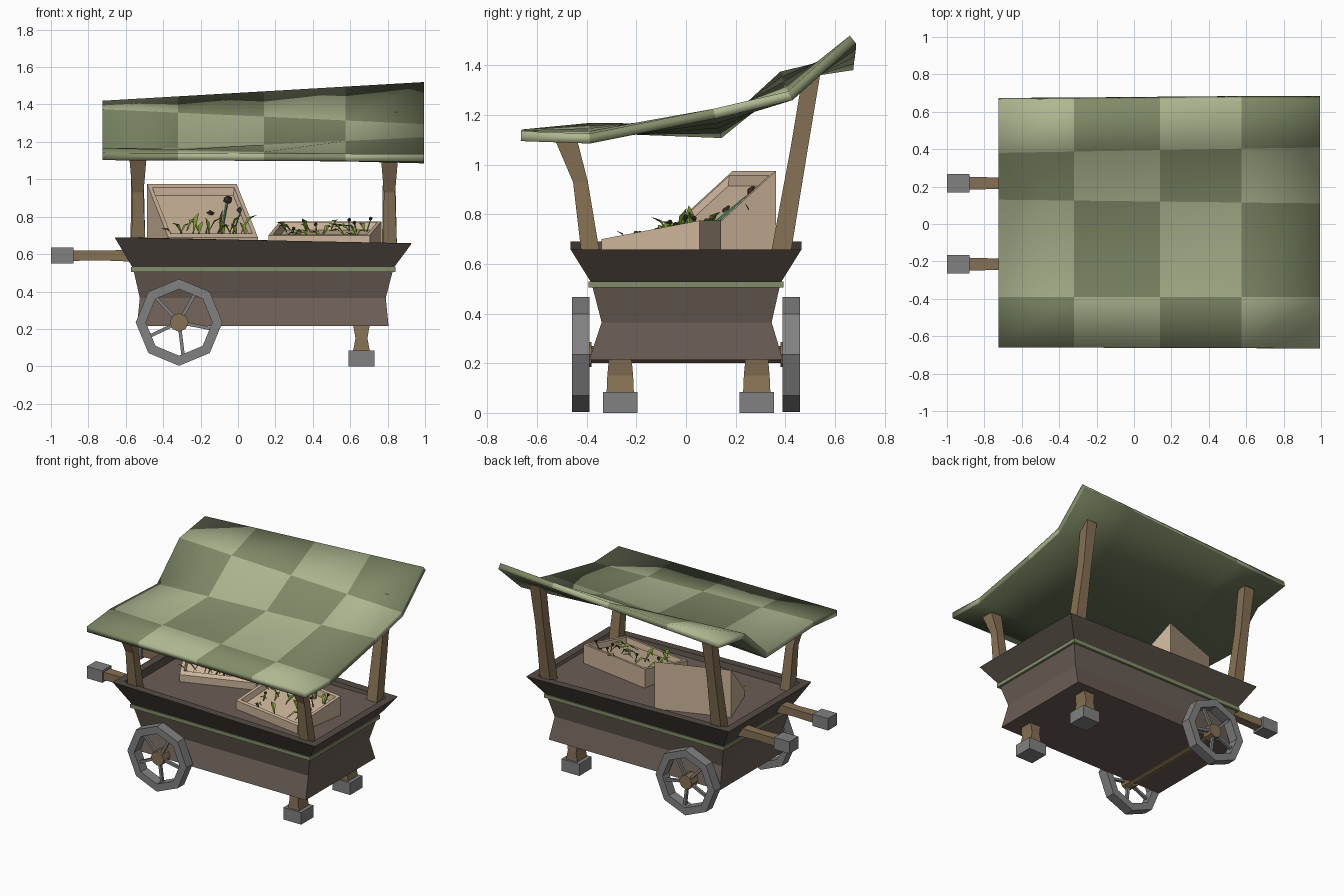
import bpy, bmesh, math, random
from mathutils import Vector, Matrix

if "Cube" in bpy.data.objects:
    bpy.data.objects.remove(bpy.data.objects["Cube"])

random.seed(4)


def mat(name, r, g, b):
    m = bpy.data.materials.new(name)
    m.diffuse_color = (r, g, b, 1)
    m.use_nodes = True
    m.node_tree.nodes["Principled BSDF"].inputs["Base Color"].default_value = m.diffuse_color
    return m


WOOD = mat("wood", .24, .165, .09)
BODY = mat("body_wood", .145, .11, .09)
RIM = mat("rim_wood", .09, .07, .058)
IRON = mat("iron", .22, .22, .22)
PALE = mat("pale_wood", .60, .45, .32)
BAND = mat("band_green", .22, .27, .14)
LIGHT = mat("cloth_light", .42, .47, .28)
DARK = mat("cloth_dark", .22, .26, .14)
UNDER = mat("cloth_under", .12, .145, .075)
LEAF = mat("leaf", .22, .33, .04)
STEM = mat("stem", .05, .20, .10)
BLOOM = mat("bloom", .06, .035, .025)


def finish(name, bm, *mats, M=None):
    bmesh.ops.recalc_face_normals(bm, faces=bm.faces)
    me = bpy.data.meshes.new(name)
    bm.to_mesh(me)
    bm.free()
    ob = bpy.data.objects.new(name, me)
    bpy.context.collection.objects.link(ob)
    for m in mats:
        me.materials.append(m)
    if M:
        ob.matrix_world = M
    return ob


def stack(bm, rings, caps=True):
    """Skin closed rings of points, one after the other."""
    vs = [[bm.verts.new(p) for p in r] for r in rings]
    n = len(vs[0])
    for a, b in zip(vs, vs[1:]):
        for i in range(n):
            j = (i + 1) % n
            bm.faces.new((a[i], a[j], b[j], b[i]))
    if caps:
        bm.faces.new(vs[0])
        bm.faces.new(vs[-1])


def rect(x0, x1, y0, y1, z):
    return [(x0, y0, z), (x1, y0, z), (x1, y1, z), (x0, y1, z)]


def loft(name, m, *sections):
    bm = bmesh.new()
    stack(bm, [rect(*s) for s in sections])
    return finish(name, bm, m)


# cart body, band and flared rim with recessed table top
loft("cart_body", BODY, (-.54, .805, -.39, .39, .215), (-.525, .79, -.34, .345, .365),
     (-.56, .83, -.38, .38, .52))
loft("green_band", BAND, (-.572, .842, -.393, .393, .505), (-.572, .842, -.393, .393, .53))
bm = bmesh.new()
rings = [rect(-.565, .835, -.385, .385, .53), rect(-.66, .93, -.465, .465, .67),
         rect(-.605, .875, -.41, .41, .67), rect(-.595, .865, -.40, .40, .64)]
for r in rings[1:3]:
    r[:] = [(x, y, .69 if x < 0 else .658) for x, y, z in r]
stack(bm, rings)
rim = finish("rim_and_table", bm, RIM, BODY)
for p in rim.data.polygons:
    p.material_index = int(p.normal.z > .9 and p.center.z < .65)

# canopy posts
for side, x in (("left", -.535), ("right", .81)):
    loft(f"{side}_front_post", WOOD, (x-.035, x+.04, -.42, -.345, .63),
         (x-.03, x+.03, -.455, -.395, .93), (x-.045, x+.045, -.53, -.44, 1.105))
    loft(f"{side}_back_post", WOOD, (x-.04, x+.04, .34, .42, .63),
         (x-.035, x+.03, .42, .49, 1.06), (x-.04, x+.04, .47, .54, 1.36))

# legs with feet, pull handles with end caps
for side, y in (("front", -.265), ("back", .285)):
    loft(f"{side}_leg", WOOD, (.615, .705, y-.055, y+.055, .08), (.628, .692, y-.052, y+.052, .15),
         (.615, .705, y-.045, y+.045, .225))
    loft(f"{side}_foot", IRON, (.59, .73, y-.069, y+.069, 0), (.59, .73, y-.069, y+.069, .085))
for side, y in (("front", -.215), ("back", .218)):
    bm = bmesh.new()
    stack(bm, [[(x, y-w, .592-h), (x, y+w, .592-h), (x, y+w, .592+h), (x, y-w, .592+h)]
               for x, w, h in ((-.57, .036, .032), (-.72, .03, .026), (-.89, .035, .028))])
    finish(f"{side}_handle", bm, WOOD)
    loft(f"{side}_handle_cap", IRON, (-1, -.88, y-.05, y+.05, .55), (-1, -.88, y-.05, y+.05, .635))

# wheels, hubs, spokes and axle
CX, CZ = -.315, .235


def octagon(r, y):
    return [(CX + r*math.cos(k*math.pi/4), y, CZ + r*math.sin(k*math.pi/4)) for k in range(8)]


for side, s in (("front", -1), ("back", 1)):
    bm = bmesh.new()
    a, b = s*.388, s*.46
    stack(bm, [octagon(.232, a), octagon(.232, b), octagon(.178, b), octagon(.178, a),
               octagon(.232, a)], caps=False)
    bmesh.ops.remove_doubles(bm, verts=bm.verts, dist=1e-5)
    for k in range(5):
        M = (Matrix.Translation((CX, s*.43, CZ)) @ Matrix.Rotation(math.radians(11 + 72*k), 4, 'Y')
             @ Matrix.Translation((.105, 0, 0)) @ Matrix.Diagonal((.15, .02, .018, 1)))
        bmesh.ops.create_cube(bm, size=1, matrix=M)
    finish(f"{side}_wheel", bm, IRON)
    bm = bmesh.new()
    stack(bm, [octagon(.05, s*.38), octagon(.05, s*.455)])
    finish(f"{side}_hub", bm, WOOD)
bm = bmesh.new()
stack(bm, [octagon(.035, -.4), octagon(.035, .4)])
finish("axle", bm, WOOD)

# draped checked canopy: height profiles of its two ends, blended along x
xs = (-.725, -.32, .14, .575, .995)
left = ((-.66, 1.142), (-.39, 1.168), (.13, 1.145), (.38, 1.375), (.665, 1.42))
right = ((-.665, 1.135), (-.39, 1.125), (.11, 1.225), (.41, 1.295), (.66, 1.52))
bm = bmesh.new()
grid = []
for x in xs:
    t = (x - xs[0]) / (xs[-1] - xs[0])
    grid.append([bm.verts.new((x, a[0] + (b[0]-a[0])*t, a[1] + (b[1]-a[1])*t))
                 for a, b in zip(left, right)])
for i in range(4):
    for j in range(4):
        f = bm.faces.new((grid[i][j], grid[i+1][j], grid[i+1][j+1], grid[i][j+1]))
        f.material_index = (i + j + 1) % 2
canopy = finish("canopy", bm, LIGHT, DARK, UNDER, UNDER)
if canopy.data.polygons[0].normal.z < 0:
    canopy.data.flip_normals()
sol = canopy.modifiers.new("thickness", 'SOLIDIFY')
sol.thickness, sol.offset, sol.material_offset = .04, -1, 2
bpy.context.view_layer.objects.active = canopy
canopy.select_set(True)
bpy.ops.object.shade_smooth_by_angle(angle=math.radians(45))
canopy.select_set(False)


# slant-topped display crates with a recessed bed
def crate(name, loc, turn, w, d, front, back, recess):
    bm = bmesh.new()
    w, d = w/2, d/2
    base = rect(-w, w, -d, d, 0)

    def top(k, drop):
        return [(x*(1-k/w), y*(1-k/d), front + (back-front)*(y*(1-k/d)+d)/(2*d) - drop)
                for x, y, z in base]
    stack(bm, [base, top(0, 0), top(.022, 0), top(.03, recess)])
    M = Matrix.Translation(loc) @ Matrix.Rotation(math.radians(turn), 4, 'Z')
    finish(name, bm, PALE, M=M)
    return lambda u, v: M @ Vector((u*w, v*d, front + (back-front)*(v+1)/2 - recess))


tall = crate("tall_crate", (-.19, .12, .64), 20, .51, .33, .05, .335, .035)
low = crate("low_crate", (.465, -.10, .64), -9, .55, .40, .06, .135, .04)


# plants: folded leaf blades, thin stems, small dark blooms
def leaf(bm, p, direction, length, width):
    d = Vector(direction).normalized()
    s = d.cross(Vector((0, 0, 1))).normalized() * width
    up = Vector((0, 0, length*.25))
    a = bm.verts.new(p)
    l, c, r = (bm.verts.new(p + d*length*.5 + up + o) for o in (s, -up*.3, -s))
    t = bm.verts.new(p + d*length)
    for f in ((a, c, l), (a, r, c), (l, c, t), (c, r, t)):
        bm.faces.new(f)


def stalk(bm, a, b, r):
    q = (b - a).to_track_quat('Z', 'Y')
    stack(bm, [[p + q @ Vector((r*math.cos(k*2.094), r*math.sin(k*2.094), 0)) for k in range(3)]
               for p in (a, b)])


def planting(name, leaves, flowers, bloom):
    lb, sb, bb = bmesh.new(), bmesh.new(), bmesh.new()
    for args in leaves:
        leaf(lb, *args)
    for a, b in flowers:
        stalk(sb, a, b, .007 if bloom > .02 else .004)
        bmesh.ops.create_icosphere(bb, subdivisions=1, radius=bloom, matrix=Matrix.Translation(b))
    finish(name + "_leaves", lb, LEAF)
    finish(name + "_stems", sb, STEM)
    finish(name + "_blooms", bb, BLOOM)


R = random.uniform
tips = ((-.055, .27, .89), (.015, .24, .83), (-.15, .17, .81))
planting("tall_crate_plants",
         [(tall(u, -.75 + R(-.1, .2)), (R(-.9, .9), R(-.5, .5), R(.4, 1)), R(.09, .15), .017)
          for u in [-.8 + .1*k for k in range(17)]],
         [(tall(u, -.7), Vector(t)) for u, t in zip((.25, .5, -.1), tips)], .026)
planting("low_crate_plants",
         [(low(u + R(-.1, .1), v + R(-.1, .1)), (R(-1, 1), R(-1, 1), R(.25, .6)), R(.08, .13), .015)
          for u in (-.7, -.35, 0, .35, .7) for v in (-.65, -.2, .2, .65)],
         [(low(u, v), low(u, v) + Vector((R(-.02, .03), R(-.02, .02), h)))
          for u, v, h in ((.75, .6, .07), (.6, .3, .06), (.4, .7, .06), (-.2, .3, .05), (-.6, -.3, .05))],
         .011)
